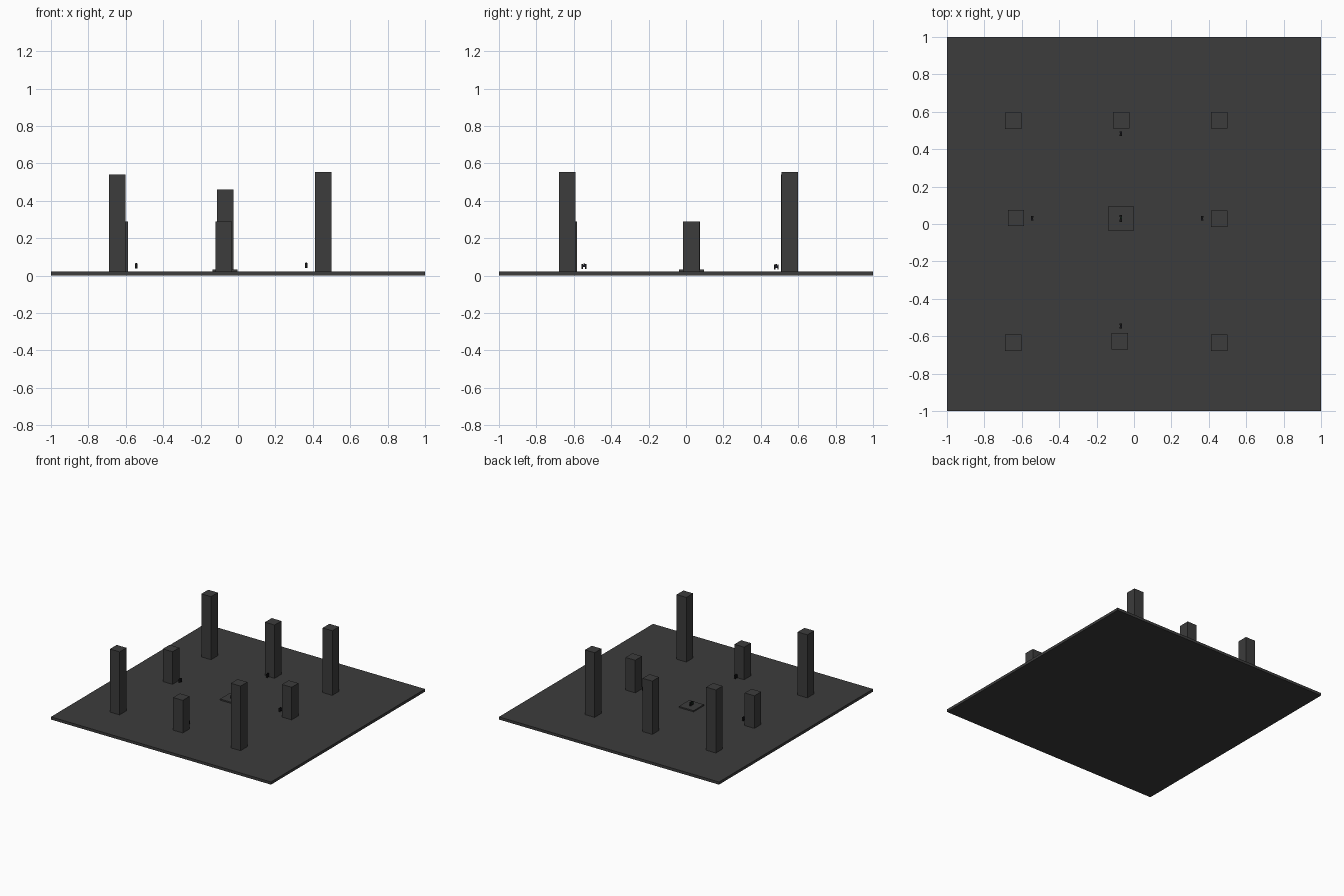
import bpy

if "Cube" in bpy.data.objects:
    bpy.data.objects.remove(bpy.data.objects["Cube"])


def material(name, color):
    m = bpy.data.materials.new(name)
    m.diffuse_color = (*color, 1)
    m.use_nodes = True
    m.node_tree.nodes["Principled BSDF"].inputs["Base Color"].default_value = m.diffuse_color
    return m


STONE = material("dark_grey", (0.045, 0.045, 0.045))
NAVY = material("dark_navy", (0.012, 0.012, 0.03))
GREEN = material("dark_green", (0.01, 0.06, 0.025))
BLACK = material("near_black", (0.008, 0.008, 0.008))


def box(name, x, y, z0, z1, sx, sy, mat):
    bpy.ops.mesh.primitive_cube_add(size=1, location=(x, y, (z0 + z1) / 2))
    ob = bpy.context.object
    ob.name = name
    ob.scale = (sx, sy, z1 - z0)
    ob.data.materials.append(mat)
    return ob


# Arena floor and low central platform
FLOOR = 0.022
box("floor_slab", 0, 0, 0, FLOOR, 2, 2, STONE)
box("centre_platform", -0.07, 0.03, FLOOR, 0.032, 0.134, 0.134, STONE)

# Square pillars: x, y, top height
pillars = {
    "pillar_back_left": (-0.645, 0.552, 0.54),
    "pillar_back_middle": (-0.069, 0.555, 0.46),
    "pillar_back_right": (0.455, 0.555, 0.553),
    "pillar_middle_left": (-0.631, 0.032, 0.29),
    "pillar_middle_right": (0.455, 0.028, 0.29),
    "pillar_front_left": (-0.645, -0.635, 0.54),
    "pillar_front_middle": (-0.077, -0.626, 0.29),
    "pillar_front_right": (0.455, -0.635, 0.553),
}
for name, (x, y, top) in pillars.items():
    box(name, x, y, FLOOR, top, 0.088, 0.088, STONE)


# Tiny figures: a core with an upright limb on each side and a small head
def figure(name, x, y, z, length, mat):
    h = 0.03
    limb = length * 0.3
    box(name + "_body", x, y, z + 0.010, z + 0.022, 0.011, length * 0.5, mat)
    box(name + "_head", x, y, z + 0.022, z + h, 0.008, length * 0.3, BLACK)
    for side, s in (("front", -1), ("back", 1)):
        box(f"{name}_limb_{side}", x, y + s * (length - limb) / 2,
            z, z + h - 0.003, 0.013, limb, BLACK)


figure("figure_left", -0.545, 0.03, 0.037, 0.025, NAVY)
figure("figure_right", 0.364, 0.03, 0.040, 0.025, NAVY)
figure("figure_back", -0.07, 0.483, 0.032, 0.025, NAVY)
figure("figure_front", -0.07, -0.545, 0.036, 0.025, NAVY)
figure("figure_centre", -0.07, 0.03, 0.034, 0.036, GREEN)
